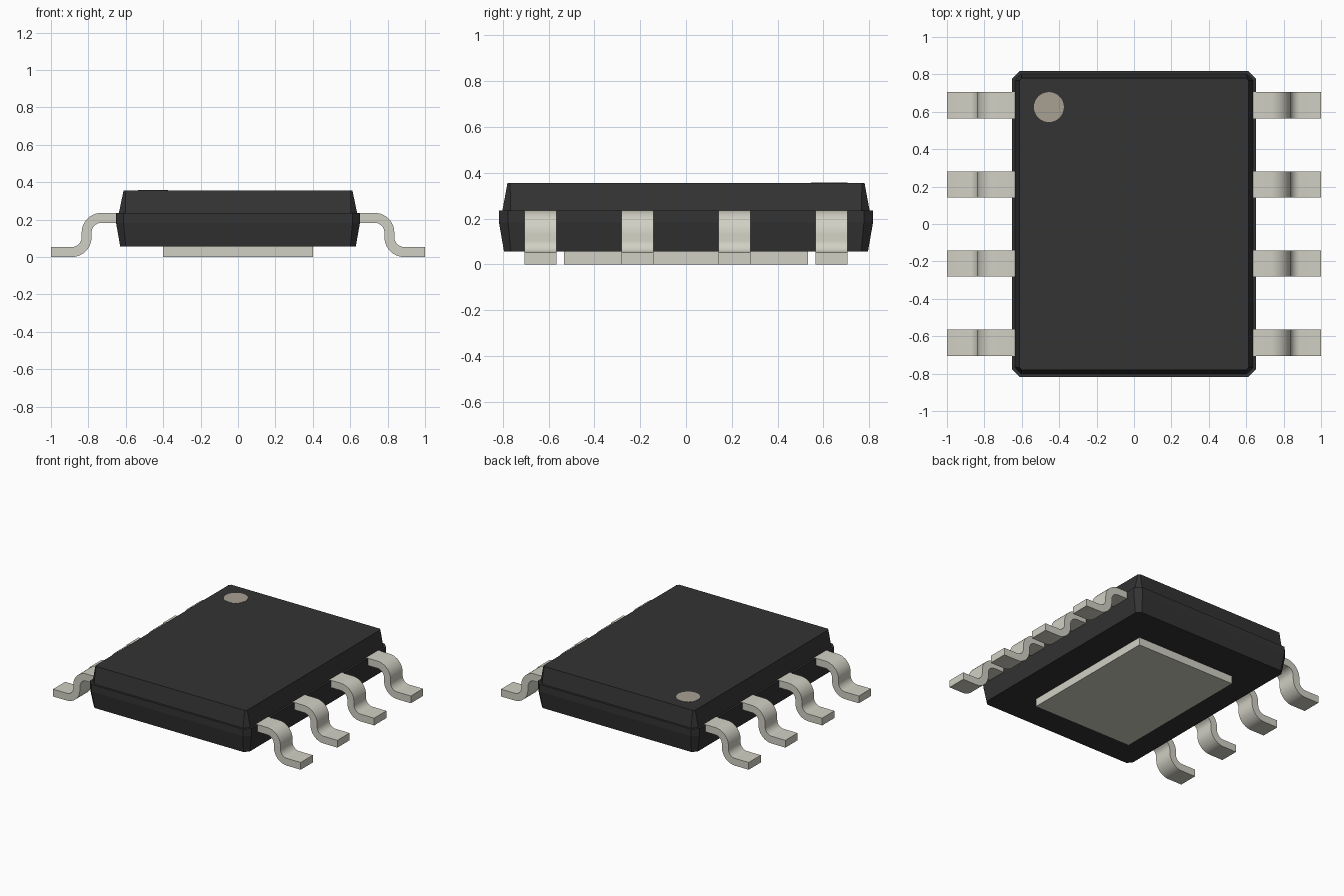
import bpy, bmesh, math

cube = bpy.data.objects.get("Cube")
if cube:
    bpy.data.objects.remove(cube, do_unlink=True)


def material(name, rgb):
    m = bpy.data.materials.new(name)
    m.use_nodes = True
    m.diffuse_color = (*rgb, 1)
    bsdf = next(n for n in m.node_tree.nodes if n.type == 'BSDF_PRINCIPLED')
    bsdf.inputs["Base Color"].default_value = (*rgb, 1)
    return m


black = material("black plastic", (0.033, 0.033, 0.033))
metal = material("tinned metal", (0.64, 0.63, 0.55))
brown = material("marker brown", (0.39, 0.35, 0.29))


def finish(name, bm, mat, smooth=False):
    bmesh.ops.recalc_face_normals(bm, faces=bm.faces)
    mesh = bpy.data.meshes.new(name)
    bm.to_mesh(mesh)
    bm.free()
    mesh.materials.append(mat)
    obj = bpy.data.objects.new(name, mesh)
    bpy.context.collection.objects.link(obj)
    if smooth:
        bpy.ops.object.select_all(action='DESELECT')
        obj.select_set(True)
        bpy.context.view_layer.objects.active = obj
        bpy.ops.object.shade_smooth_by_angle(angle=math.radians(30))
    return obj


# Moulded case: stacked rectangles with cut corners
def ring(bm, hx, hy, cut, z):
    corner = [(hx, hy - cut), (hx - cut, hy)]
    pts = corner + [(-x, y) for x, y in reversed(corner)]
    pts += [(-x, -y) for x, y in pts]
    return [bm.verts.new((x, y, z)) for x, y in pts]


bm = bmesh.new()
levels = [(0.63, 0.795, 0.03, 0.057), (0.652, 0.817, 0.04, 0.183),
          (0.652, 0.817, 0.04, 0.235), (0.637, 0.802, 0.035, 0.235),
          (0.612, 0.78, 0.012, 0.355)]
rings = [ring(bm, *level) for level in levels]
for a, b in zip(rings, rings[1:]):
    for i in range(len(a)):
        j = (i + 1) % len(a)
        bm.faces.new((a[i], a[j], b[j], b[i]))
bm.faces.new(rings[0])
bm.faces.new(rings[-1])
finish("case", bm, black)


# Gull-wing leads: bent strip outline, extruded across its width
def arc(cx, cz, r, start, end, steps=10):
    angles = [math.radians(start + (end - start) * i / steps) for i in range(steps + 1)]
    return [(cx + r * math.cos(a), cz + r * math.sin(a)) for a in angles]


def lead(name, side, y, width=0.14):
    big, small = 0.106, 0.053
    upper, lower = (0.73, 0.13), (0.889, 0.106)
    outline = [(0.63, 0.236)] + arc(*upper, big, 90, 0)
    outline += arc(*lower, small, 180, 270) + [(1, 0.053), (1, 0)]
    outline += arc(*lower, big, 270, 180) + arc(*upper, small, 0, 90) + [(0.63, 0.183)]
    bm = bmesh.new()
    near, far = ([bm.verts.new((side * x, y + dy, z)) for x, z in outline]
                 for dy in (-width / 2, width / 2))
    n = len(outline)
    for i in range(n):
        j = (i + 1) % n
        bm.faces.new((near[i], near[j], far[j], far[i]))
    # Side walls as strips between matching edge points
    for row in (near, far):
        for i in range(n // 2 - 1):
            bm.faces.new((row[i], row[i + 1], row[n - 2 - i], row[n - 1 - i]))
    finish(name, bm, metal, smooth=True)


for side, label in ((1, "left"), (-1, "right")):
    for i, y in enumerate((-0.635, -0.212, 0.212, 0.635)):
        lead(f"{label}_lead_{i + 1}", side, y)

# Thermal pad underneath
bm = bmesh.new()
bmesh.ops.create_cube(bm, size=1)
for v in bm.verts:
    v.co = (v.co.x * 0.8, v.co.y * 1.065, 0.03 + v.co.z * 0.06)
finish("thermal_pad", bm, metal)

# Round orientation marker on top
bm = bmesh.new()
bmesh.ops.create_cone(bm, cap_ends=True, segments=40, radius1=0.08, radius2=0.08, depth=0.004)
bmesh.ops.translate(bm, verts=bm.verts, vec=(-0.455, 0.625, 0.355))
finish("orientation_marker", bm, brown)
